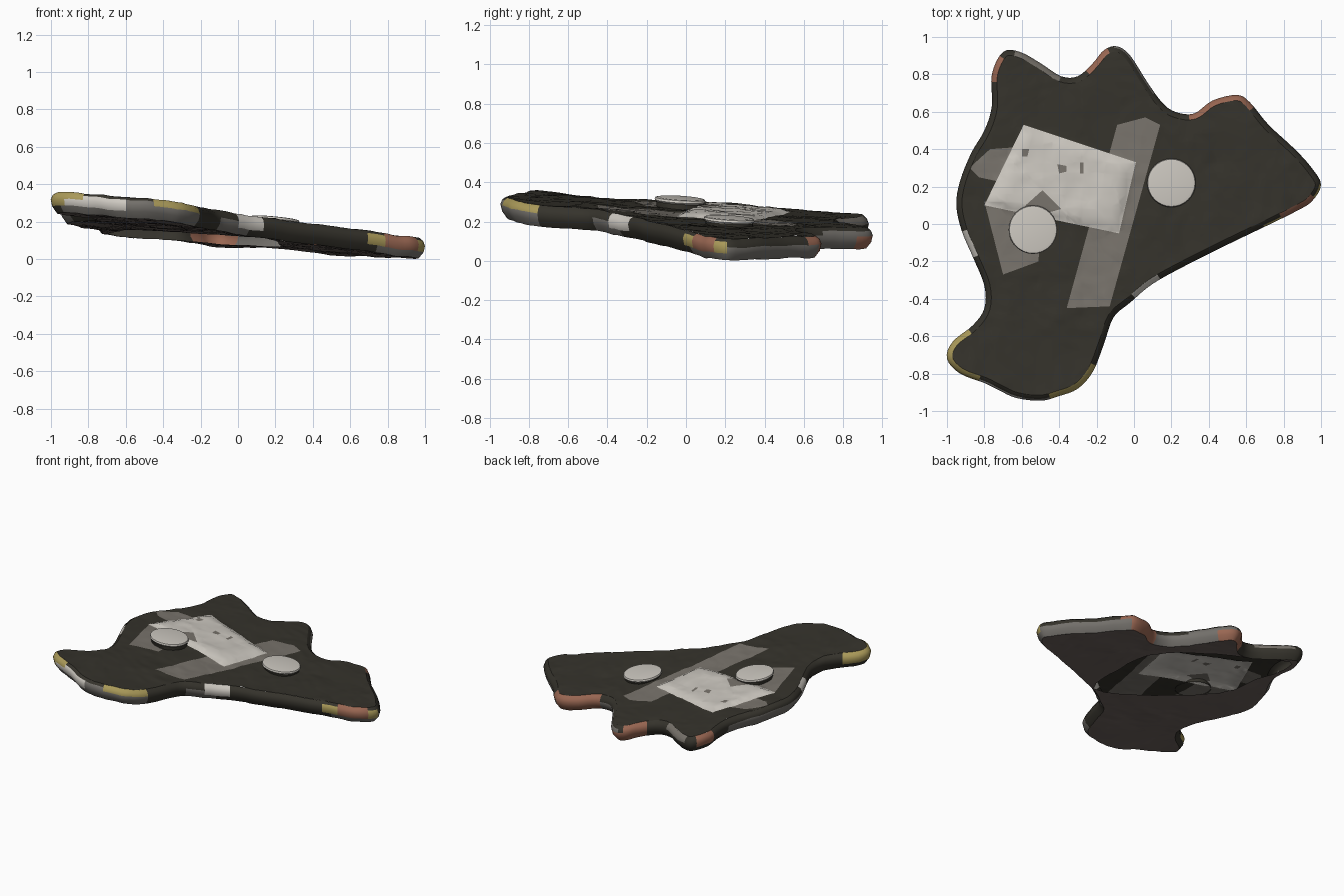
import bpy, bmesh, math
from mathutils import Vector, noise
from mathutils.geometry import interpolate_bezier

if "Cube" in bpy.data.objects:
    bpy.data.objects.remove(bpy.data.objects["Cube"])


def mat(name, r, g, b):
    m = bpy.data.materials.new(name)
    m.diffuse_color = (r, g, b, 1)
    m.use_nodes = True
    m.node_tree.nodes["Principled BSDF"].inputs["Base Color"].default_value = m.diffuse_color
    return m


DARK, TAUPE, LIGHT, UNDER, GREY, ORANGE, YELLOW = range(7)
MATS = [mat("dark olive", .036, .033, .025), mat("taupe", .19, .173, .15),
        mat("pale stone", .61, .58, .53), mat("brown grey", .15, .12, .108),
        mat("rim grey", .17, .16, .145), mat("terracotta", .32, .135, .085),
        mat("ochre", .40, .32, .10)]

OUTLINE = [(-.7, .92), (-.61, .92), (-.5, .86), (-.39, .79), (-.3, .79), (-.22, .86),
           (-.16, .93), (-.09, .95), (-.02, .9), (.07, .76), (.15, .65), (.22, .6),
           (.32, .59), (.42, .66), (.55, .69), (.62, .65), (.72, .53), (.86, .4),
           (.95, .3), (1, .21), (.95, .12), (.87, .07), (.75, .01), (.5, -.11),
           (.28, -.22), (.1, -.32), (-.02, -.42), (-.11, -.5), (-.16, -.64),
           (-.22, -.79), (-.3, -.88), (-.4, -.92), (-.5, -.945), (-.63, -.93),
           (-.72, -.89), (-.8, -.85), (-.93, -.8), (-1, -.72), (-.97, -.63),
           (-.86, -.54), (-.8, -.45), (-.8, -.33), (-.86, -.18), (-.92, -.04),
           (-.95, .1), (-.93, .23), (-.87, .38), (-.8, .5), (-.76, .63), (-.76, .8)]
HOLE = [(.15, -.24), (.22, .1), (.2, .4), (-.05, .62), (-.35, .74), (-.64, .86),
        (-.69, .7), (-.64, .5), (-.58, .19), (-.18, -.13)]
TABLE = [(-.59, .53), (.01, .33), (-.08, -.05), (-.8, .1)]
STAINS = [[(-.6, .4), (-.56, .4), (-.57, .36), (-.6, .36)],
          [(-.41, .32), (-.36, .31), (-.36, .28), (-.4, .27)],
          [(-.29, .33), (-.27, .33), (-.27, .27), (-.29, .27)],
          [(-.58, .1), (-.49, .18), (-.39, .08), (-.5, .05)]]
PATCHES = [[(-.09, .53), (.06, .57), (.14, .53), (-.13, -.44), (-.36, -.45)],
           [(-.88, .3), (-.77, .4), (-.64, .41), (-.6, .2), (-.83, .25)],
           [(-.8, .12), (-.5, .1), (-.51, -.2), (-.7, -.27)]]


def smooth_loop(points, steps):
    """Closed smooth curve through the points."""
    p, out = [Vector(q) for q in points], []
    for i in range(len(p)):
        a, b, c, d = p[i - 1], p[i], p[(i + 1) % len(p)], p[(i + 2) % len(p)]
        out += interpolate_bezier(b, b + (c - a) / 6, c - (d - b) / 6, c, steps + 1)[:-1]
    return [Vector((v[0], v[1])) for v in out]


def inside(x, y, poly):
    hit = False
    for i in range(len(poly)):
        (x1, y1), (x2, y2) = poly[i - 1], poly[i]
        if (y1 > y) != (y2 > y) and x < (x2 - x1) * (y - y1) / (y2 - y1) + x1:
            hit = not hit
    return hit


def depth(x, y, poly):
    """Distance inside a clockwise convex polygon."""
    best = 9
    for i in range(len(poly)):
        a, b = Vector(poly[i - 1]), Vector(poly[i])
        t = (b - a).normalized()
        best = min(best, t.y * (x - a.x) - t.x * (y - a.y))
    return best


def plane(x, y):
    return .22 - .098 * x - .06 * y


def bumps(x, y):
    return .008 * noise.noise((x * 5, y * 5, 0)) + .005 * noise.noise((x * 17, y * 17, 3))


def offset_loop(loop, d):
    out = []
    for i, p in enumerate(loop):
        t = (loop[(i + 1) % len(loop)] - loop[i - 1]).normalized()
        out.append(p + Vector((t.y, -t.x)) * d)
    return out


def finish(name, bm):
    me = bpy.data.meshes.new(name)
    bm.to_mesh(me)
    bm.free()
    for m in MATS:
        me.materials.append(m)
    ob = bpy.data.objects.new(name, me)
    bpy.context.collection.objects.link(ob)
    bpy.ops.object.select_all(action='DESELECT')
    ob.select_set(True)
    bpy.context.view_layer.objects.active = ob
    bpy.ops.object.shade_smooth_by_angle(angle=math.radians(40))


def sheet(loop, step, polys):
    """Flat sheet cut on a grid and along the edges of the given polygons."""
    bm = bmesh.new()
    bm.faces.new([bm.verts.new((p.x, p.y, 0)) for p in loop])
    bmesh.ops.triangulate(bm, faces=bm.faces[:])
    cuts = []
    for i in range(-int(1 / step), int(1 / step) + 1):
        cuts += [((i * step, 0, 0), (1, 0, 0)), ((0, i * step, 0), (0, 1, 0))]
    for poly in polys:
        for i in range(len(poly)):
            (x1, y1), (x2, y2) = poly[i - 1], poly[i]
            cuts.append(((x1, y1, 0), (y2 - y1, x1 - x2, 0)))
    for co, no in cuts:
        bmesh.ops.bisect_plane(bm, geom=bm.verts[:] + bm.edges[:] + bm.faces[:],
                               dist=1e-5, plane_co=co, plane_no=Vector(no).normalized())
    return bm


loop = smooth_loop(OUTLINE, 4)[::-1]          # counter-clockwise

# Ground surface with board, floor patches and slightly raised, stained table
bm = sheet(offset_loop(loop, -.03), .04, [TABLE] + PATCHES + STAINS)
for f in bm.faces:
    c = f.calc_center_median()
    if any(inside(c.x, c.y, p) for p in STAINS):
        f.material_index = TAUPE
    elif inside(c.x, c.y, TABLE):
        f.material_index = LIGHT
    elif any(inside(c.x, c.y, p) for p in PATCHES):
        f.material_index = TAUPE
for v in bm.verts:
    x, y = v.co.x, v.co.y
    rise = .02 * min(1, max(0, depth(x, y, TABLE) / .04))
    v.co.z = plane(x, y) + bumps(x, y) + rise
finish("ground_surface", bm)

# Rounded rim with coloured spots: x, y, radius, colour, first band, last band
SPOTS = [(.44, .65, .15, ORANGE, 0, 3), (.62, .64, .06, ORANGE, 0, 1),
         (-.19, .9, .08, ORANGE, 0, 3), (-.1, .93, .13, ORANGE, 2, 3),
         (-.75, .84, .07, ORANGE, 0, 2), (-.5, .86, .15, TAUPE, 0, 1),
         (.87, .07, .1, ORANGE, 0, 2), (.98, .15, .05, YELLOW, 1, 2),
         (.73, 0, .05, YELLOW, 1, 2), (.86, .07, .14, GREY, 3, 3),
         (.05, -.36, .07, LIGHT, 0, 2), (-.89, -.1, .07, LIGHT, 0, 2),
         (-.97, -.66, .14, YELLOW, 0, 2), (-.91, -.81, .06, YELLOW, 0, 1),
         (-.32, -.87, .15, YELLOW, 0, 1)]
PROFILE = [(-.03, 0), (-.01, -.015), (0, -.04), (-.008, -.075), (-.035, -.11)]


def rim_colour(x, y, band):
    for sx, sy, r, m, lo, hi in SPOTS:
        if lo <= band <= hi and math.hypot(x - sx, y - sy) < r:
            return m
    if band == 0:
        return DARK
    if y < -.78:                                # front arm
        return LIGHT if x < -.6 and band < 3 else GREY
    if x > .12 and y > .12:                     # back right
        return GREY if band > 1 else DARK
    if -.1 < x < .2 and y > .55:                # back middle
        return GREY
    if (x < -.75 and -.05 < y < .6) or (-.15 < x < .05 and -.5 < y < -.3):
        return GREY if band > 1 else DARK
    return DARK


bm = bmesh.new()
rings = []
for d, h in PROFILE:
    rings.append([bm.verts.new((p.x, p.y, plane(p.x, p.y) + bumps(p.x, p.y) + h))
                  for p in offset_loop(loop, d)])
n = len(loop)
for k in range(len(rings) - 1):
    for i in range(n):
        j = (i + 1) % n
        f = bm.faces.new((rings[k][i], rings[k + 1][i], rings[k + 1][j], rings[k][j]))
        f.material_index = rim_colour(loop[i].x, loop[i].y, k)
finish("rim", bm)

# Underside with a large opening
hole = smooth_loop(HOLE, 3)
bm = sheet(offset_loop(loop, -.035), .08, [hole])
gone = []
for f in bm.faces:
    f.material_index = UNDER
    c = f.calc_center_median()
    if inside(c.x, c.y, hole):
        gone.append(f)
bmesh.ops.delete(bm, geom=gone, context='FACES')
for v in bm.verts:
    v.co.z = plane(v.co.x, v.co.y) + bumps(v.co.x, v.co.y) - .11
bmesh.ops.recalc_face_normals(bm, faces=bm.faces[:])
if sum(f.normal.z * f.calc_area() for f in bm.faces) > 0:
    bmesh.ops.reverse_faces(bm, faces=bm.faces[:])
finish("underside", bm)

# Round stools: pale tops on dark stems, following the slope
for name, cx, cy, top in (("stool_right", .2, .22, .034), ("stool_left", -.54, -.03, .046)):
    bm = bmesh.new()
    prev = None
    for r, h in ((.12, -.005), (.122, top - .022), (.13, top - .014), (.126, top - .003), (.11, top)):
        ring = []
        for i in range(32):
            a = math.tau * i / 32
            x, y = cx + r * math.cos(a), cy + r * math.sin(a)
            ring.append(bm.verts.new((x, y, plane(x, y) + h)))
        if prev:
            for i in range(32):
                j = (i + 1) % 32
                f = bm.faces.new((prev[i], prev[j], ring[j], ring[i]))
                f.material_index = LIGHT if h > top - .02 else DARK
        prev = ring
    bm.faces.new(prev).material_index = LIGHT
    finish(name, bm)
